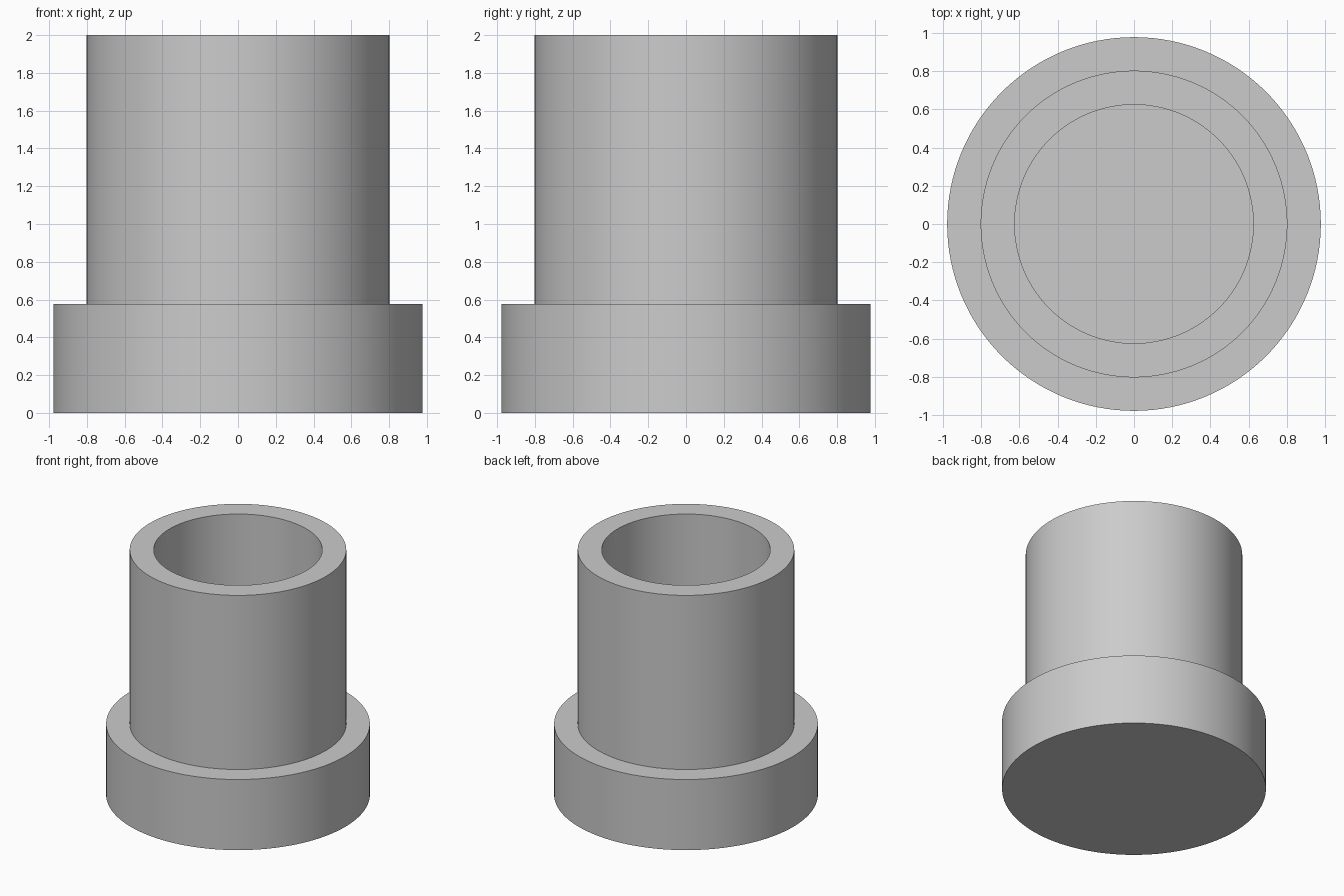
import bpy
import bmesh
import math
from mathutils import Vector

cube = bpy.data.objects.get("Cube")
if cube:
    bpy.data.objects.remove(cube, do_unlink=True)

SEGMENTS = 128
HEIGHT = 2.0
COLLAR_TOP = 0.577
COLLAR_RADIUS = 0.977
TUBE_RADIUS = 0.802
BORE_RADIUS = 0.624
FLOOR = 0.175

grey = bpy.data.materials.new("light_grey")
grey.use_nodes = True
colour = (0.6, 0.6, 0.6, 1)
grey.diffuse_color = colour
grey.node_tree.nodes["Principled BSDF"].inputs["Base Color"].default_value = colour


def lathe(name, profile):
    """Turn a radius/height profile into a solid around z."""
    bm = bmesh.new()
    verts = [bm.verts.new((r, 0, z)) for r, z in profile]
    edges = [bm.edges.new(pair) for pair in zip(verts, verts[1:])]
    bmesh.ops.spin(bm, geom=verts + edges, cent=Vector(), axis=Vector((0, 0, 1)),
                   angle=math.tau, steps=SEGMENTS, use_merge=False)
    bmesh.ops.remove_doubles(bm, verts=bm.verts, dist=0.0001)
    bmesh.ops.recalc_face_normals(bm, faces=bm.faces)
    mesh = bpy.data.meshes.new(name)
    bm.to_mesh(mesh)
    bm.free()
    mesh.materials.append(grey)
    obj = bpy.data.objects.new(name, mesh)
    bpy.context.collection.objects.link(obj)
    bpy.ops.object.select_all(action="DESELECT")
    obj.select_set(True)
    bpy.context.view_layer.objects.active = obj
    bpy.ops.object.shade_smooth_by_angle(angle=math.radians(30))
    return obj


# Wide collar and hollow tube in one closed shell, with a blind bore
lathe("flanged_tube", [
    (0, 0),
    (COLLAR_RADIUS, 0),
    (COLLAR_RADIUS, COLLAR_TOP),
    (TUBE_RADIUS, COLLAR_TOP),
    (TUBE_RADIUS, HEIGHT),
    (BORE_RADIUS, HEIGHT),
    (BORE_RADIUS, FLOOR),
    (0, FLOOR),
])
